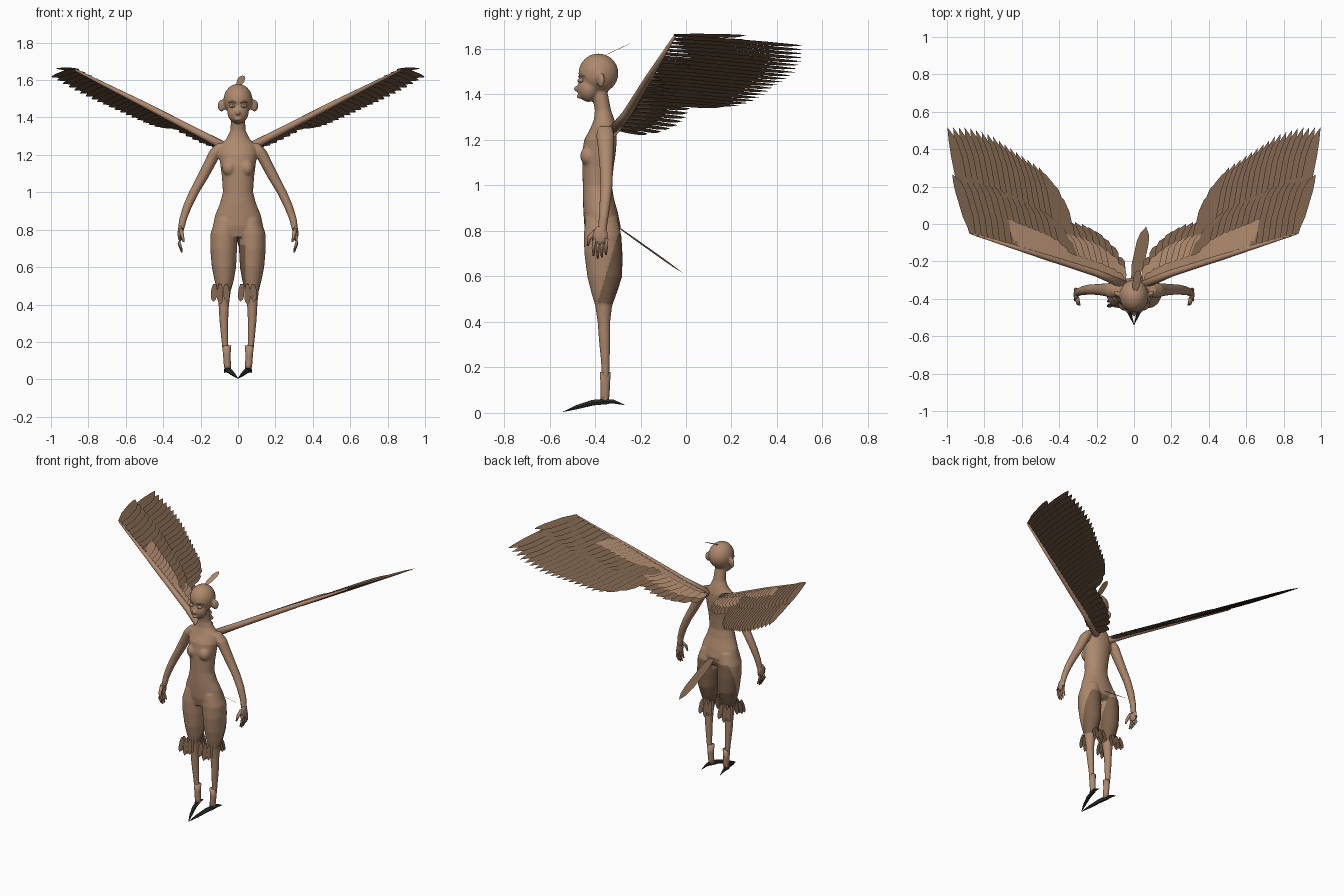
import bpy, bmesh, math
from mathutils import Vector, Matrix

if "Cube" in bpy.data.objects:
    bpy.data.objects.remove(bpy.data.objects["Cube"], do_unlink=True)


def material(name, rgb):
    m = bpy.data.materials.new(name)
    m.use_nodes = True
    m.diffuse_color = (*rgb, 1)
    bsdf = next(n for n in m.node_tree.nodes if n.type == "BSDF_PRINCIPLED")
    bsdf.inputs["Base Color"].default_value = (*rgb, 1)
    return m


SKIN = material("warm_tan", (0.42, 0.25, 0.155))
PLUME = material("feather_brown", (0.20, 0.12, 0.07))
CLAW = material("claw_black", (0.025, 0.028, 0.022))


def finish(bm, name, mat, smooth=True):
    if smooth:
        bmesh.ops.recalc_face_normals(bm, faces=bm.faces[:])
    for f in bm.faces:
        f.smooth = smooth
    me = bpy.data.meshes.new(name)
    bm.to_mesh(me)
    bm.free()
    me.materials.append(mat)
    ob = bpy.data.objects.new(name, me)
    bpy.context.collection.objects.link(ob)
    return ob


def skin_rings(bm, rings):
    loops = [[bm.verts.new(p) for p in r] for r in rings]
    n = len(loops[0])
    for a, b in zip(loops, loops[1:]):
        for i in range(n):
            bm.faces.new((a[i], a[(i + 1) % n], b[(i + 1) % n], b[i]))
    bm.faces.new(loops[0][::-1])
    bm.faces.new(loops[-1])


def loft(bm, sections, s=1, n=24):
    """Stack of horizontal ellipses: z, centre x, centre y, radius x, radius y."""
    ang = [2 * math.pi * i / n for i in range(n)]
    skin_rings(bm, [[(s * (cx + rx * math.cos(a)), cy + ry * math.sin(a), z) for a in ang]
                    for z, cx, cy, rx, ry in sections])


def tube(bm, pts, radii, n=8):
    pts = [Vector(p) for p in pts]
    rings = []
    for i, (p, r) in enumerate(zip(pts, radii)):
        d = pts[min(i + 1, len(pts) - 1)] - pts[max(i - 1, 0)]
        q = d.to_track_quat("Z", "Y")
        rings.append([p + q @ Vector((r * math.cos(k * math.tau / n), r * math.sin(k * math.tau / n), 0))
                      for k in range(n)])
    skin_rings(bm, rings)


def ball(bm, c, r, tilt=0):
    m = Matrix.Translation(c) @ Matrix.Rotation(tilt, 4, "Z") @ Matrix.Diagonal((*r, 1))
    bmesh.ops.create_uvsphere(bm, u_segments=20, v_segments=14, radius=1, matrix=m)


def blade(bm, base, tip, side, width, skew=0.0):
    """One flat pointed feather."""
    base, tip, side = Vector(base), Vector(tip), Vector(side).normalized() * width / 2
    prev = None
    for t, w in ((0, 0.5), (0.3, 1), (0.72, 1), (0.88, 0.7)):
        c = base.lerp(tip, t) + side * skew * (1 - w) * t
        cur = bm.verts.new(c - side * w), bm.verts.new(c + side * w)
        if prev:
            bm.faces.new((prev[0], prev[1], cur[1], cur[0]))
        prev = cur
    bm.faces.new((prev[0], prev[1], bm.verts.new(tip + side * skew)))


# Body: torso, neck, head, limbs fused into one smooth skin
bm = bmesh.new()
loft(bm, [(.76, 0, -.367, .09, .065), (.82, 0, -.367, .135, .08), (.88, 0, -.375, .122, .076),
          (.94, 0, -.385, .097, .069), (1.0, 0, -.39, .081, .064), (1.08, 0, -.387, .086, .069),
          (1.14, 0, -.383, .094, .074), (1.2, 0, -.376, .102, .072), (1.25, 0, -.363, .095, .058),
          (1.29, 0, -.36, .06, .045), (1.33, 0, -.365, .041, .036), (1.41, 0, -.38, .037, .035)])
ball(bm, (0, -.385, 1.493), (.078, .088, .087))
ball(bm, (0, -.428, 1.427), (.057, .05, .06))
ball(bm, (0, -.478, 1.425), (.013, .017, .013))
ball(bm, (0, -.468, 1.39), (.02, .013, .009))
for s in (1, -1):
    ball(bm, (s * .045, -.425, 1.13), (.04, .04, .045))
    ball(bm, (s * .088, -.375, 1.463), (.024, .013, .033), s * .6)
    loft(bm, [(.86, .065, -.372, .055, .07), (.78, .076, -.367, .071, .083), (.70, .077, -.363, .072, .084),
              (.60, .075, -.357, .065, .077), (.53, .074, -.36, .052, .057), (.47, .075, -.362, .036, .037),
              (.40, .076, -.361, .028, .028), (.32, .076, -.358, .024, .025), (.20, .07, -.354, .018, .018),
              (.05, .058, -.355, .015, .016)], s)
    loft(bm, [(1.26, .085, -.355, .03, .03), (1.22, .118, -.355, .036, .04), (1.16, .148, -.352, .034, .035),
              (1.08, .19, -.35, .032, .03), (1.0, .235, -.35, .028, .027), (.93, .268, -.355, .025, .025),
              (.86, .293, -.362, .021, .021), (.79, .307, -.37, .016, .02)], s)
body = finish(bm, "body", SKIN)
remesh = body.modifiers.new("fuse", "REMESH")
remesh.mode, remesh.voxel_size = "VOXEL", 0.006
relax = body.modifiers.new("relax", "SMOOTH")
relax.factor, relax.iterations = 0.5, 5
bpy.context.view_layer.update()
fused = bpy.data.meshes.new_from_object(body.evaluated_get(bpy.context.evaluated_depsgraph_get()))
body.modifiers.clear()
body.data = fused
fused.materials.clear()
fused.materials.append(SKIN)
fused.materials.append(PLUME)

# Dark plumage on the back of the thighs
for f in fused.polygons:
    x, y, z = f.center
    f.use_smooth = True
    back = y > -.385 + (z - .5) * .3
    inner = 0 < x < .04 and z < .72
    if .48 < z < .79 and abs(x) < .2 and (back or inner):
        f.material_index = 1

# Face details
for s, side in ((1, "left"), (-1, "right")):
    bm = bmesh.new()
    ball(bm, (s * .03, -.462, 1.462), (.016, .014, .011))
    finish(bm, side + "_eye", SKIN)
    bm = bmesh.new()
    ball(bm, (s * .03, -.473, 1.462), (.006, .004, .007))
    finish(bm, side + "_pupil", PLUME)
    bm = bmesh.new()
    tube(bm, [(s * .012, -.471, 1.478), (s * .032, -.466, 1.486), (s * .052, -.447, 1.478)], (.003, .005, .002))
    finish(bm, side + "_brow", SKIN)

    # Hand with four fingers and a thumb
    bm = bmesh.new()
    ball(bm, (s * .309, -.377, .78), (.014, .033, .042))
    for k in range(4):
        y = -.404 + k * .018
        drop = .012 * abs(k - 1.3)
        tube(bm, [(s * .311, y, .765), (s * .314, y - .002, .725), (s * .3, y - .002, .675 + drop)], (.01, .009, .004))
    tube(bm, [(s * .305, -.395, .80), (s * .298, -.425, .77), (s * .29, -.432, .735)], (.012, .01, .005))
    finish(bm, side + "_hand", SKIN)

    # Ankle cuff
    bm = bmesh.new()
    loft(bm, [(.05, .055, -.358, .016, .018), (.08, .057, -.356, .019, .02), (.13, .06, -.355, .02, .021),
              (.18, .06, -.355, .024, .024)], s, 12)
    cuff = finish(bm, side + "_ankle_cuff", SKIN)

    # Claws: long front toe turned inward, short back toe
    bm = bmesh.new()
    tube(bm, [(s * .06, -.35, .05), (s * .045, -.41, .045), (s * .022, -.48, .025), (0, -.54, .005)],
         (.014, .014, .01, .001), 6)
    tube(bm, [(s * .06, -.37, .05), (s * .066, -.32, .05), (s * .072, -.27, .035)], (.014, .01, .001), 6)
    finish(bm, side + "_claws", CLAW, False)

    # Hanging feathers at the knee
    bm = bmesh.new()
    cx = .05 if s > 0 else -.095
    for y0, y1 in ((-.425, -.447), (-.405, -.42), (-.315, -.295), (-.295, -.273)):
        for k in (-1, 0, 1):
            x = cx + k * .03
            blade(bm, (x, y0, .51), (x + k * .006, y1, .4 + .015 * abs(k)), (1, 0, 0), .032)
    finish(bm, side + "_knee_feathers", PLUME, False)


# Wings
def lead_y(x):
    return -.3 + (x - .08) * .317


def wing_point(x, y, lift=0.0):
    return Vector((x, y, 1.25 + .519 * (x - .08) - .2 * (y - lead_y(x)) + lift))


def edge_y(x, pts):
    for (x0, y0), (x1, y1) in zip(pts, pts[1:]):
        if x0 <= x <= x1:
            return y0 + (y1 - y0) * (x - x0) / (x1 - x0)
    return pts[-1][1] if x > pts[-1][0] else pts[0][1]


TRAIL = [(.06, -.2), (.12, -.1), (.18, -.04), (.25, .0), (.36, .03), (.41, .21),
         (.48, .30), (.6, .38), (.75, .48), (.87, .52), (1.0, .52)]
# name, count, base x range, tip x range, length share, width, lift, material
ROWS = [("flight_feathers", 20, (.31, .865), (.40, .98), 1.0, .062, 0.0, PLUME),
        ("inner_feathers", 9, (.07, .31), (.08, .37), 1.0, .06, 0.0, PLUME),
        ("long_coverts", 18, (.31, .86), (.37, .955), .56, .058, .010, PLUME),
        ("short_coverts", 20, (.07, .60), (.10, .66), .30, .052, .020, SKIN),
        ("inner_coverts", 9, (.06, .30), (.08, .36), .72, .055, .012, SKIN)]

for s, side in ((1, "left"), (-1, "right")):
    flip = Matrix.Diagonal((s, 1, 1, 1))
    for name, n, bases, tips, share, width, lift, mat in ROWS:
        bm = bmesh.new()
        for i in range(n):
            t = i / (n - 1)
            bx = bases[0] + (bases[1] - bases[0]) * t
            tx = tips[0] + (tips[1] - tips[0]) * t
            by = lead_y(bx)
            ty = by + (edge_y(tx, TRAIL) - by) * share
            # each feather overlaps its neighbour like a shingle
            blade(bm, wing_point(bx, by, lift * .6), wing_point(tx, ty, lift),
                  (1, -.15, .519 - .22), width, .6)
        bm.transform(flip)
        if s < 0:
            bmesh.ops.reverse_faces(bm, faces=bm.faces[:])
        finish(bm, side + "_" + name, mat, False)
    bm = bmesh.new()
    path = [(.05, -.325, 1.235), (.2, lead_y(.2), 1.312), (.5, lead_y(.5), 1.468), (.87, -.05, 1.655)]
    tube(bm, [(s * x, y, z) for x, y, z in path], (.024, .02, .016, .006), 10)
    finish(bm, side + "_wing_arm", SKIN)

# Tail feather and head crest
bm = bmesh.new()
blade(bm, (0, -.31, .825), (.065, -.015, .615), (1, -.2, 0), .065)
finish(bm, "tail_feather", PLUME, False)
bm = bmesh.new()
blade(bm, (.005, -.36, 1.57), (.025, -.245, 1.625), (1, -.1, 0), .04)
finish(bm, "head_crest", SKIN, False)
